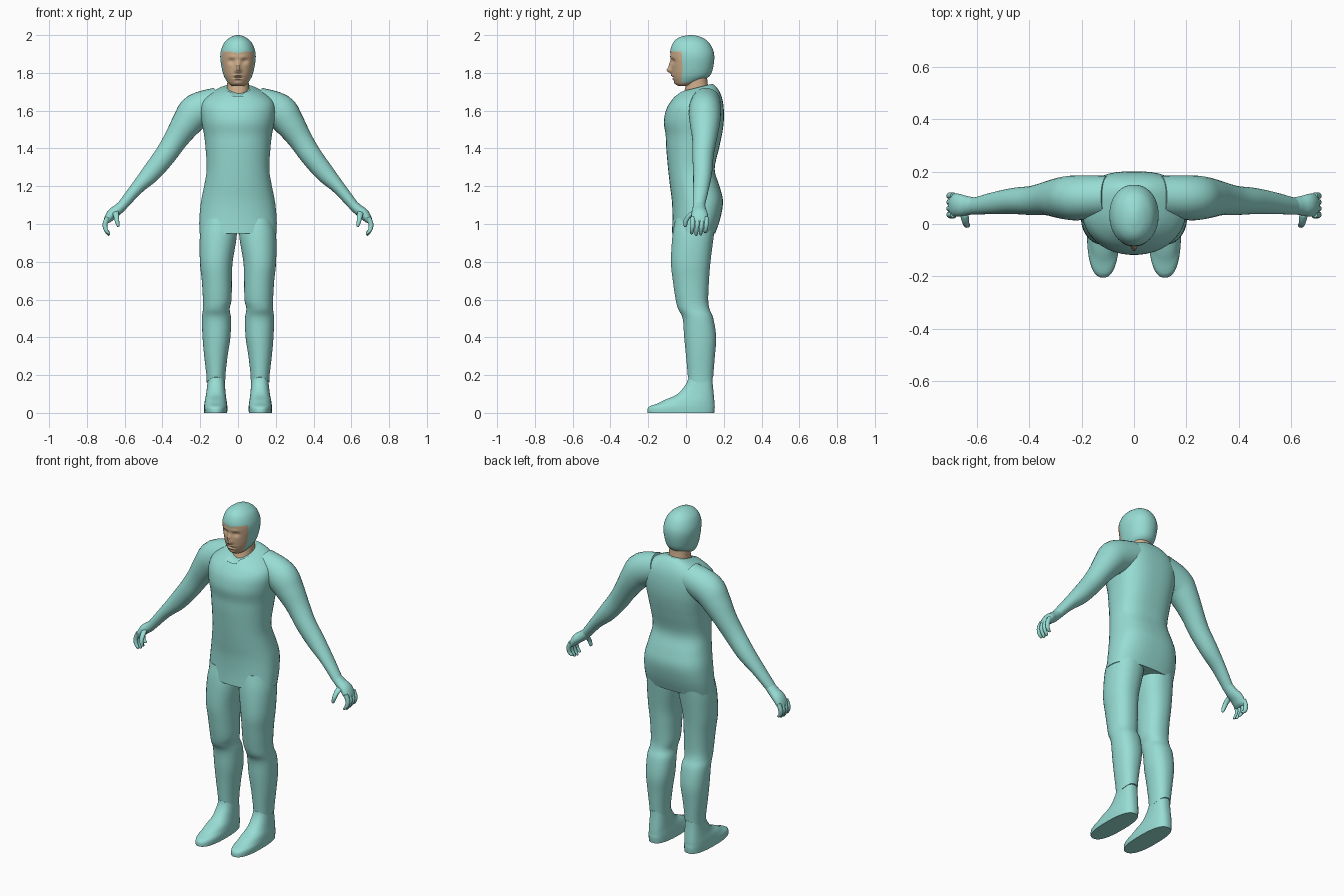
import bpy, bmesh, math
from mathutils import Vector


def material(name, rgb):
    m = bpy.data.materials.new(name)
    m.diffuse_color = (*rgb, 1)
    return m


SUIT = material("aqua suit", (0.31, 0.72, 0.66))
SKIN = material("warm skin", (0.62, 0.42, 0.26))


def smooth_rows(rows, n):
    """Catmull-Rom interpolation of every column of a station table."""
    out = []
    for i in range(len(rows) - 1):
        p0, p1 = rows[max(i - 1, 0)], rows[i]
        p2, p3 = rows[i + 1], rows[min(i + 2, len(rows) - 1)]
        for k in range(n):
            t = k / n
            out.append([0.5 * (2 * b + (c - a) * t + (2 * a - 5 * b + 4 * c - d) * t * t
                               + (3 * b - a - 3 * c + d) * t ** 3)
                        for a, b, c, d in zip(p0, p1, p2, p3)])
    out.append(list(rows[-1]))
    return out


def skin_rings(name, rings, mat, mirror=False, angle=50, warp=None):
    """Bridge closed rings of points, cap the ends, optionally mirror in x."""
    bm = bmesh.new()
    loops = [[bm.verts.new(p) for p in r] for r in rings]
    m = len(loops[0])
    for a, b in zip(loops, loops[1:]):
        for j in range(m):
            bm.faces.new((a[j], a[(j + 1) % m], b[(j + 1) % m], b[j]))
    bm.faces.new(loops[0])
    bm.faces.new(loops[-1])
    if warp:
        for v in bm.verts:
            v.co = warp(v.co.copy())
    bmesh.ops.recalc_face_normals(bm, faces=bm.faces)
    me = bpy.data.meshes.new(name)
    bm.to_mesh(me)
    bm.free()
    me.materials.append(mat)
    ob = bpy.data.objects.new(name, me)
    bpy.context.collection.objects.link(ob)
    bpy.ops.object.select_all(action='DESELECT')
    bpy.context.view_layer.objects.active = ob
    ob.select_set(True)
    bpy.ops.object.shade_smooth_by_angle(angle=math.radians(angle))
    if mirror:
        md = ob.modifiers.new("mirror", 'MIRROR')
        md.use_axis = (True, False, False)
    return ob


def spow(v, e):
    return math.copysign(abs(v) ** (2 / e), v)


def stack(name, rows, mat, n=4, seg=32, front=2.1, back=2.3, **kw):
    """Level cross-sections; rows hold z, centre x, half width, y front, y back."""
    rings = []
    for z, cx, hx, yf, yb in smooth_rows(rows, n):
        ring = []
        for j in range(seg):
            a = 2 * math.pi * (j + 0.5) / seg
            c, s = math.cos(a), math.sin(a)
            e = back if s > 0 else front
            ring.append((cx + hx * spow(c, e), (yf + yb) / 2 + (yb - yf) / 2 * spow(s, e), z))
        rings.append(ring)
    return skin_rings(name, rings, mat, **kw)


def limb(name, rows, mat, n=4, seg=20, **kw):
    """Tube along a path; rows hold x, y, z, half thickness, half depth in y."""
    st = smooth_rows(rows, n)
    rings = []
    for i, (x, y, z, ha, hy) in enumerate(st):
        a, b = st[max(i - 1, 0)], st[min(i + 1, len(st) - 1)]
        t = Vector((b[0] - a[0], 0, b[2] - a[2])).normalized()
        p = Vector((-t.z, 0, t.x))
        rings.append([Vector((x, y, z)) + p * ha * math.cos(2 * math.pi * j / seg)
                      + Vector((0, hy * math.sin(2 * math.pi * j / seg), 0)) for j in range(seg)])
    return skin_rings(name, rings, mat, mirror=True, **kw)


# Torso with tunic hem; neckline tilts forward with a small notch
def torso_warp(p):
    k = min(max((p.z - 1.6) / 0.12, 0), 1)
    notch = 0.03 * math.exp(-(p.x / 0.025) ** 2) if p.z > 1.705 and p.y < 0 else 0
    p.z += 0.25 * (p.y - 0.05) * k - notch
    return p


stack("torso", [
    (0.95, 0, 0.205, -0.075, 0.155), (1.03, 0, 0.205, -0.072, 0.182),
    (1.12, 0, 0.196, -0.075, 0.196), (1.2, 0, 0.18, -0.085, 0.178),
    (1.29, 0, 0.166, -0.095, 0.152), (1.4, 0, 0.172, -0.105, 0.175),
    (1.47, 0, 0.18, -0.108, 0.19), (1.54, 0, 0.192, -0.118, 0.2),
    (1.61, 0, 0.198, -0.105, 0.2), (1.66, 0, 0.18, -0.085, 0.188),
    (1.7, 0, 0.125, -0.058, 0.163), (1.72, 0, 0.073, -0.04, 0.14)],
    SUIT, seg=40, front=2.1, back=2.7, warp=torso_warp)


# Trouser legs with a cuff that dips at the sides
def cuff_warp(p):
    if p.z < 0.2:
        p.z -= 0.03 * (1 - ((p.y - 0.077) / 0.067) ** 2)
    return p


stack("leg", [
    (1.03, 0.1, 0.085, -0.055, 0.16), (0.94, 0.104, 0.098, -0.072, 0.148),
    (0.8, 0.115, 0.087, -0.08, 0.13), (0.7, 0.112, 0.08, -0.07, 0.122),
    (0.6, 0.11, 0.076, -0.055, 0.118), (0.55, 0.115, 0.071, -0.042, 0.125),
    (0.5, 0.114, 0.077, -0.018, 0.145), (0.4, 0.114, 0.074, -0.01, 0.16),
    (0.3, 0.117, 0.062, 0, 0.153), (0.19, 0.117, 0.049, 0.01, 0.144)],
    SUIT, mirror=True, warp=cuff_warp)

# Boots
stack("boot", [
    (0, 0.118, 0.061, -0.205, 0.15), (0.03, 0.118, 0.062, -0.2, 0.153),
    (0.05, 0.118, 0.06, -0.15, 0.151), (0.07, 0.118, 0.057, -0.11, 0.15),
    (0.1, 0.117, 0.052, -0.045, 0.147), (0.16, 0.116, 0.046, 0.004, 0.141),
    (0.21, 0.116, 0.043, 0.016, 0.139)],
    SUIT, n=3, front=2.4, back=2.6, mirror=True)

# Arms, from inside the chest to the wrist
limb("arm", [
    (0.10, 0.105, 1.64, 0.085, 0.08), (0.215, 0.1, 1.597, 0.095, 0.086),
    (0.272, 0.1, 1.533, 0.08, 0.08), (0.33, 0.098, 1.447, 0.064, 0.065),
    (0.388, 0.09, 1.36, 0.057, 0.056), (0.46, 0.088, 1.27, 0.05, 0.05),
    (0.535, 0.08, 1.19, 0.035, 0.042), (0.612, 0.068, 1.098, 0.027, 0.032)],
    SUIT, seg=28)

# Hands: palm, four fingers and a thumb
limb("palm", [
    (0.6, 0.069, 1.11, 0.026, 0.031), (0.635, 0.07, 1.077, 0.028, 0.036),
    (0.667, 0.072, 1.053, 0.028, 0.043), (0.691, 0.072, 1.02, 0.02, 0.044),
    (0.695, 0.072, 1.005, 0.01, 0.038)], SUIT)
for i in range(4):
    y, drop = 0.036 + 0.024 * i, (0.008, 0, 0.003, 0.014)[i]
    limb("finger", [
        (0.69, y, 1.035, 0.013, 0.012), (0.704, y, 1.0, 0.013, 0.012),
        (0.7, y - 0.004, 0.97, 0.011, 0.011), (0.685, y - 0.006, 0.943 + drop, 0.007, 0.008),
        (0.682, y - 0.006, 0.938 + drop, 0.002, 0.002)], SUIT, n=3, seg=10)
limb("thumb", [
    (0.65, 0.045, 1.065, 0.018, 0.018), (0.645, 0.018, 1.045, 0.015, 0.015),
    (0.641, 0, 1.018, 0.012, 0.013), (0.634, -0.004, 0.99, 0.008, 0.009),
    (0.632, -0.004, 0.985, 0.002, 0.002)], SUIT, n=3, seg=12)

# Neck
stack("neck", [
    (1.64, 0, 0.064, -0.025, 0.135), (1.7, 0, 0.06, -0.01, 0.125),
    (1.75, 0, 0.057, 0, 0.114), (1.82, 0, 0.056, 0, 0.11)], SKIN)

# Head: soft bumps (x, z, width, height, push in y) sculpt the face
BUMPS = [(0, 1.812, 0.014, 0.014, -0.026), (0, 1.838, 0.011, 0.022, -0.016),
         (0.034, 1.862, 0.016, 0.012, 0.013), (-0.034, 1.862, 0.016, 0.012, 0.013),
         (0.03, 1.884, 0.024, 0.008, -0.005), (-0.03, 1.884, 0.024, 0.008, -0.005),
         (0, 1.786, 0.022, 0.005, -0.008), (0, 1.776, 0.024, 0.004, 0.006),
         (0, 1.768, 0.02, 0.005, -0.007), (0, 1.745, 0.02, 0.01, -0.006)]


def face_warp(p):
    if p.y < 0:
        x, z = p.x, p.z
        for bx, bz, w, h, d in BUMPS:
            p.y += d * math.exp(-((x - bx) / w) ** 2 - ((z - bz) / h) ** 2)
    return p


head = stack("head", [
    (1.73, 0, 0.03, -0.04, 0.02), (1.742, 0, 0.048, -0.054, 0.05),
    (1.765, 0, 0.065, -0.066, 0.1), (1.79, 0, 0.077, -0.073, 0.13),
    (1.83, 0, 0.087, -0.077, 0.144), (1.88, 0, 0.094, -0.081, 0.15),
    (1.92, 0, 0.09, -0.083, 0.144), (1.96, 0, 0.073, -0.068, 0.122),
    (1.985, 0, 0.046, -0.042, 0.09), (1.997, 0, 0.02, -0.005, 0.055),
    (2.0, 0, 0.003, 0.02, 0.03)],
    SUIT, n=6, seg=72, front=2.1, back=2.1, warp=face_warp)

# Face opening of the hood, with a slight dip at the centre of the brow
head.data.materials.append(SKIN)
for f in head.data.polygons:
    c = f.center
    brow = 1.902 + 0.01 * min(abs(c.x) / 0.04, 1)
    if (c.y < -0.022 and c.z < brow) or (c.z < 1.748 and c.y < 0.03):
        f.material_index = 1
